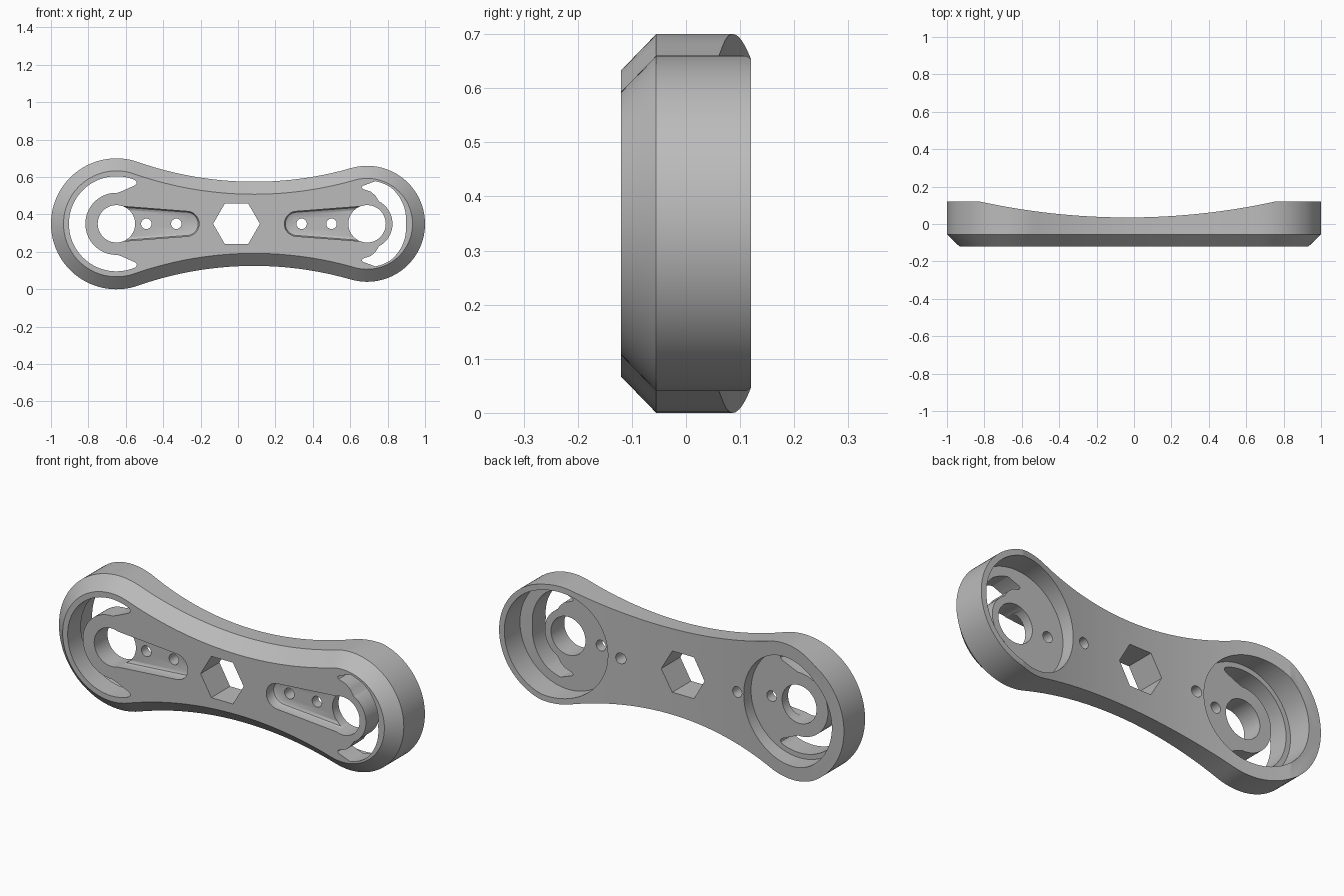
import bpy, bmesh
from math import sin, cos, pi, atan2, radians

old = bpy.data.objects.get("Cube")
if old:
    bpy.data.objects.remove(old, do_unlink=True)

MID = 0.35                      # height of the long axis
BIG, SMALL = -0.65, 0.69        # x of the two end centres
FRONT, BACK, FLOOR = -0.12, 0.12, -0.01

grey = bpy.data.materials.new("satin_grey")
grey.use_nodes = True
grey.diffuse_color = (0.5, 0.5, 0.5, 1)
grey.node_tree.nodes["Principled BSDF"].inputs["Base Color"].default_value = (0.5, 0.5, 0.5, 1)


def arc(cx, cz, r, a0, a1, n):
    """Points on an arc, both ends included."""
    steps = [a0 + (a1 - a0) * i / n for i in range(n + 1)]
    return [(cx + r * cos(a), cz + r * sin(a)) for a in steps]


def circle(cx, r, n=64):
    return arc(cx, MID, r, 0, 2 * pi, n)[:-1]


def loft(name, layers):
    """Solid through (y, outline) layers with equal point counts."""
    bm = bmesh.new()
    rings = [[bm.verts.new((x, y, z)) for x, z in pts] for y, pts in layers]
    n = len(rings[0])
    for a, b in zip(rings, rings[1:]):
        for i in range(n):
            j = (i + 1) % n
            bm.faces.new((a[i], a[j], b[j], b[i]))
    bm.faces.new(rings[0])
    bm.faces.new(rings[-1])
    bmesh.ops.recalc_face_normals(bm, faces=bm.faces)
    mesh = bpy.data.meshes.new(name)
    bm.to_mesh(mesh)
    bm.free()
    mesh.materials.append(grey)
    obj = bpy.data.objects.new(name, mesh)
    bpy.context.collection.objects.link(obj)
    return obj


def cut(target, cutter):
    """Subtract the cutter, then discard it."""
    cutter.hide_render = True
    bpy.context.view_layer.objects.active = target
    mod = target.modifiers.new("cut", 'BOOLEAN')
    mod.operation, mod.solver, mod.object = 'DIFFERENCE', 'EXACT', cutter
    bpy.ops.object.modifier_apply(modifier=mod.name)
    bpy.data.objects.remove(cutter, do_unlink=True)


def outline(inset):
    """Two round ends joined by tangent waist arcs."""
    waist_x, waist_h, waist_r = 0.086, 2.105, 1.88 + inset
    a = atan2(waist_h, waist_x - BIG)
    b = atan2(waist_h, waist_x - SMALL)
    pts = arc(SMALL, MID, 0.31 - inset, -b, b, 56)
    pts += arc(waist_x, MID + waist_h, waist_r, b - pi, a - pi, 40)[1:-1]
    pts += arc(BIG, MID, 0.35 - inset, a, 2 * pi - a, 64)
    pts += arc(waist_x, MID - waist_h, waist_r, pi - a, pi - b, 40)[1:-1]
    return pts


# Chamfered body
body = loft("double_ended_arm_body", [(FRONT, outline(0.067)), (-0.055, outline(0)), (BACK, outline(0))])

# Shallow curved hollow across the back
hollow_r = 3.71
bpy.ops.mesh.primitive_cylinder_add(vertices=512, radius=hollow_r, depth=2,
                                    location=(-0.035, 0.035 + hollow_r, MID))
hollow = bpy.context.object
hollow.data.materials.append(grey)
cut(body, hollow)

# Round pockets in the back
for x in (BIG, SMALL):
    cut(body, loft("pocket_cutter", [(FLOOR, circle(x, 0.28, 96)), (0.3, circle(x, 0.28, 96))]))


def crescent(cx, side, upper):
    """Slot wrapping the hub; upper half runs outer edge, tip, inner edge."""
    pts = upper + [(u, -v) for u, v in reversed(upper)]
    return [(cx + side * u, MID + v) for u, v in pts]


# Crescent slots around the hubs
big_half = arc(0, 0, 0.254, 0.02, radians(113), 32)
big_half += [(-0.107, 0.226), (-0.109, 0.215), (-0.1, 0.206), (-0.03, 0.175)]
big_half += arc(0, 0, 0.166, radians(92), 0.02, 28)
small_half = []
for i in range(29):
    t = i / 28
    a = 0.02 + t * 1.36
    r = 0.207 + 0.025 * min(1, 1.4 * t)
    small_half.append((r * cos(a), r * sin(a)))
small_half += [(-0.02, 0.204), (-0.029, 0.196), (-0.022, 0.186), (0.02, 0.172), (0.045, 0.15)]
small_half += arc(0, 0, 0.136, radians(62), 0.02, 24)
for cx, side, half in ((BIG, -1, big_half), (SMALL, 1, small_half)):
    shape = crescent(cx, side, half)
    cut(body, loft("slot_cutter", [(-0.3, shape), (0.02, shape)]))


def trough(cx, tip, shrink):
    """Tapered outline from the hub to a rounded tip."""
    way = 1 if tip > cx else -1
    end = arc(0, 0, 0.067 - shrink, -pi / 2 + 0.08, pi / 2 - 0.08, 20)
    pts = [(0, 0.096 - shrink)] + [(0, -0.096 + shrink)]
    pts += [(abs(tip - cx) + u, v) for u, v in end]
    return [(cx + way * u, MID + v) for u, v in pts]


# Tapered troughs in the front, with a softened floor edge
for cx, tip in ((BIG, -0.275), (SMALL, 0.315)):
    cut(body, loft("trough_cutter", [(-0.2, trough(cx, tip, 0)), (-0.078, trough(cx, tip, 0)),
                                     (-0.066, trough(cx, tip, 0.005)), (-0.06, trough(cx, tip, 0.017))]))

# Hub bores, screw holes and the central hexagon
bores = [(BIG, 0.1, 64), (SMALL, 0.1, 64), (-0.008, 0.125, 6)]
bores += [(x, 0.028, 32) for x in (-0.49, -0.33, 0.34, 0.5)]
for x, r, sides in bores:
    ring = circle(x, r, sides)
    cut(body, loft("bore_cutter", [(-0.3, ring), (0.3, ring)]))

# Smooth curves, crisp edges
bpy.ops.object.select_all(action='DESELECT')
body.select_set(True)
bpy.context.view_layer.objects.active = body
bpy.ops.object.shade_smooth_by_angle(angle=radians(30))
